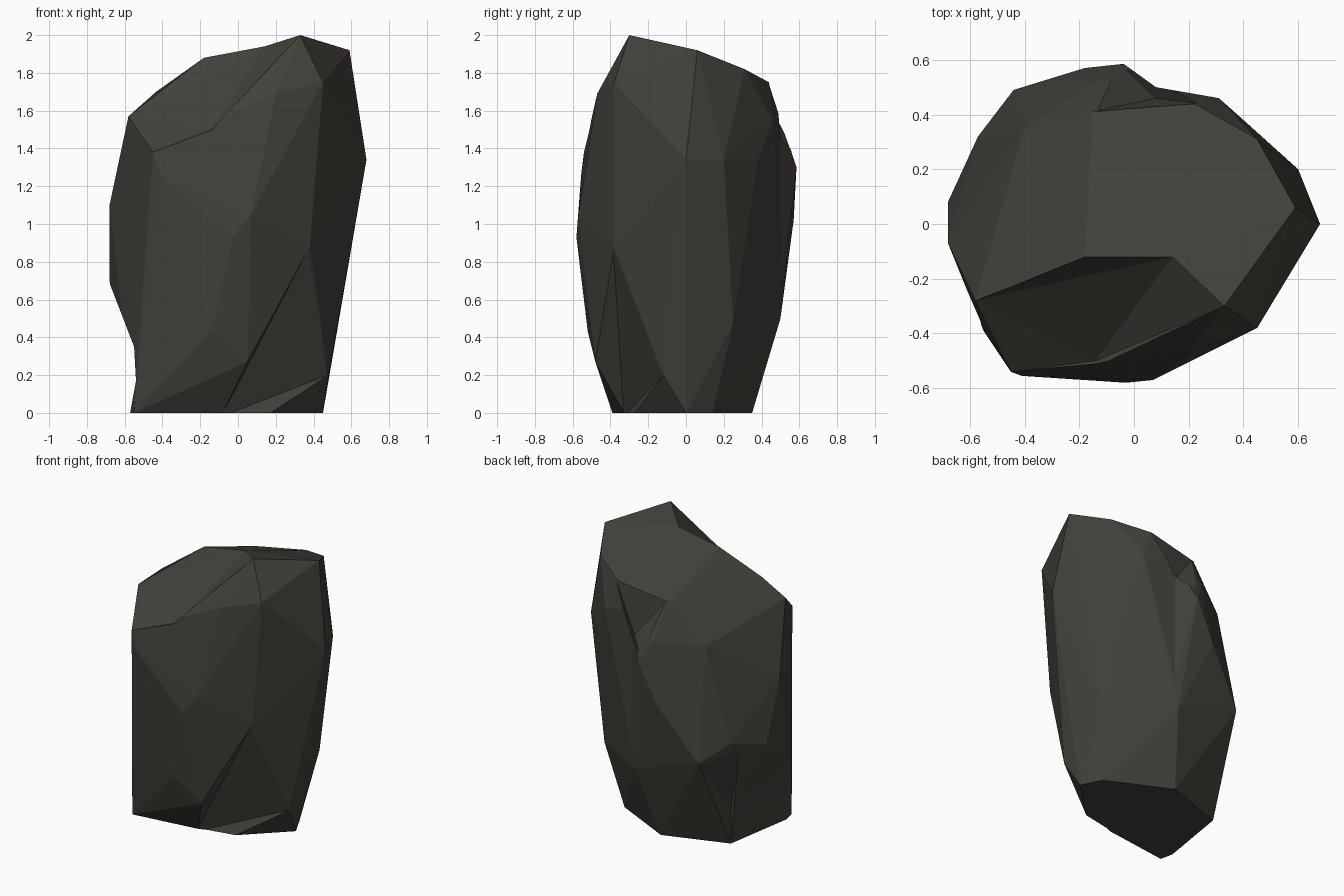
import bpy, bmesh

if "Cube" in bpy.data.objects:
    bpy.data.objects.remove(bpy.data.objects["Cube"])


def hull_object(name, points):
    """Faceted solid wrapped tightly around a few corner points."""
    bm = bmesh.new()
    for p in points:
        bm.verts.new(p)
    res = bmesh.ops.convex_hull(bm, input=bm.verts)
    junk = {g for g in res["geom_interior"] + res["geom_unused"]
            if isinstance(g, bmesh.types.BMVert)}
    bmesh.ops.delete(bm, geom=list(junk), context='VERTS')
    bmesh.ops.recalc_face_normals(bm, faces=bm.faces)
    me = bpy.data.meshes.new(name)
    bm.to_mesh(me)
    bm.free()
    ob = bpy.data.objects.new(name, me)
    bpy.context.collection.objects.link(ob)
    return ob


def chip(rock, name, points):
    """Knock a wedge-shaped piece out of the rock."""
    cutter = hull_object(name, points)
    cutter.hide_render = True
    mod = rock.modifiers.new(name, 'BOOLEAN')
    mod.operation = 'DIFFERENCE'
    mod.solver = 'EXACT'
    mod.object = cutter
    bpy.context.view_layer.objects.active = rock
    bpy.ops.object.modifier_apply(modifier=name)
    bpy.data.objects.remove(cutter)


# corner points of the boulder, by height band
base = [(-.57, -.30, 0), (-.55, -.39, 0), (-.09, -.33, 0), (.16, -.28, 0),
        (.45, 0, 0), (.38, .14, 0), (-.05, .35, 0), (-.49, .20, 0)]
lower = [(-.54, -.39, .15), (.05, -.48, .27), (-.14, -.52, .43),
         (.48, -.12, .20), (.46, .25, .48), (.05, .50, .50)]
middle = [(-.68, .08, .70), (-.68, -.07, 1.10), (-.57, .32, .77),
          (-.03, -.58, .93), (.07, -.57, 1.05), (-.41, -.555, 1.26),
          (.38, -.38, .88), (-.04, .585, 1.30), (-.18, .57, 1.02),
          (-.44, .49, .66)]
upper = [(.68, 0, 1.34), (.60, .20, 1.34), (.40, .38, 1.34),
         (-.45, -.54, 1.38), (-.14, -.50, 1.49), (.20, -.47, 1.69),
         (-.58, -.28, 1.57), (-.40, .35, 1.42), (-.12, .53, 1.45),
         (.31, .46, 1.55)]
top = [(.33, -.30, 2.0), (.59, .06, 1.92), (.45, -.38, 1.75),
       (.14, -.12, 1.94), (-.18, -.12, 1.88), (-.45, -.26, 1.70),
       (.45, .31, 1.82), (.22, .44, 1.75), (-.15, .41, 1.69)]

boulder = hull_object("boulder", base + lower + middle + upper + top)

# broken-off scoop at the front of the top
chip(boulder, "front_scoop",
     [(.33, -.30, 2.0), (.14, -.12, 1.94), (-.18, -.12, 1.88),
      (-.45, -.26, 1.70), (-.58, -.28, 1.57), (-.45, -.54, 1.38),
      (-.14, -.50, 1.49), (.0, -.9, 1.9), (-.5, -.8, 1.75),
      (.14, -.2, 2.3), (-.4, -.3, 2.2)])

# shallow hollow down the back, right of the bulge
chip(boulder, "back_hollow",
     [(x, y, z) for z in (.45, 1.9)
      for x, y in ((-.04, .587), (.08, .50), (.31, .46), (.2, .8))])

# small ledge at the back of the top
chip(boulder, "back_ledge",
     [(-.15, .41, 1.71), (.24, .44, 1.76), (.08, .46, 1.42),
      (-.05, .585, 1.35), (.05, .80, 1.65), (.02, .5, 1.95)])

# undercuts low on the left side and back left corner
chip(boulder, "left_undercut",
     [(x, y, z) for y in (-.6, .25)
      for x, z in ((-.685, .70), (-.55, .35), (-.54, .17), (-.575, -.02),
                   (-.9, -.02), (-.9, .7))])
chip(boulder, "back_left_undercut",
     [(-.44, .49, .65), (-.60, .26, .73), (-.49, .20, .25),
      (-.49, .20, -.02), (-.9, .8, .68), (-.9, .8, -.02)])

# broken foot at the front right
chip(boulder, "front_foot_break",
     [(.05, -.48, .27), (.23, -.28, .20), (.475, -.12, .20),
      (.16, -.28, -.02), (-.09, -.33, -.02), (.38, -.385, .88),
      (.55, -.6, .8), (.5, -.6, -.02)])

# dark stone
stone = bpy.data.materials.new("dark_stone")
stone.diffuse_color = (.054, .051, .042, 1)
stone.use_nodes = True
stone.node_tree.nodes["Principled BSDF"].inputs["Base Color"].default_value = stone.diffuse_color
boulder.data.materials.clear()
boulder.data.materials.append(stone)
for f in boulder.data.polygons:
    f.use_smooth = False
    f.material_index = 0
